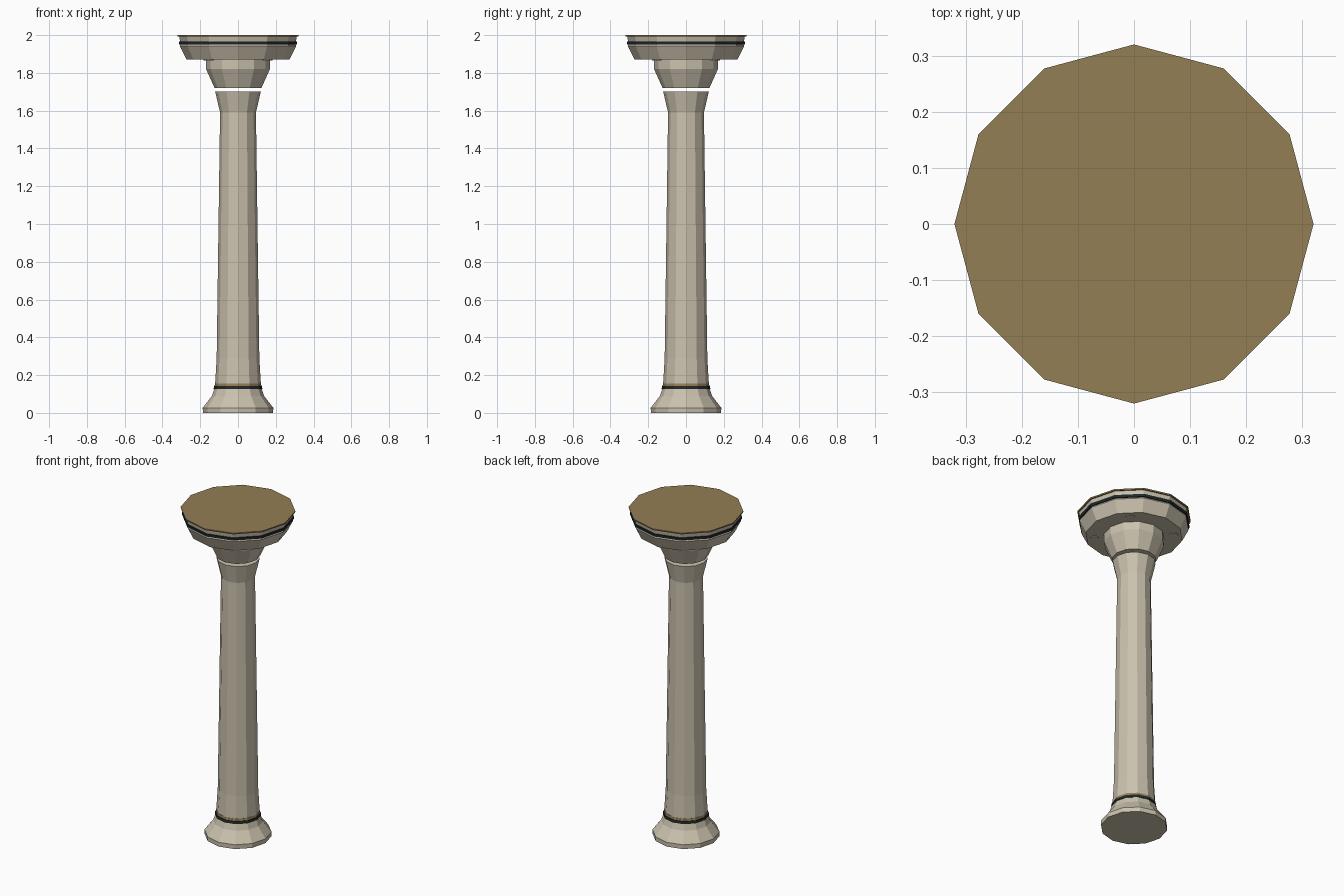
import bpy, bmesh, math

if "Cube" in bpy.data.objects:
    bpy.data.objects.remove(bpy.data.objects["Cube"])

def srgb(r, g, b):
    f = lambda c: c / 12.92 if c <= 0.04045 else ((c + 0.055) / 1.055) ** 2.4
    return (f(r / 255), f(g / 255), f(b / 255), 1.0)

def material(name, rgb):
    m = bpy.data.materials.new(name)
    m.diffuse_color = srgb(*rgb)
    m.use_nodes = True
    m.node_tree.nodes["Principled BSDF"].inputs["Base Color"].default_value = m.diffuse_color
    return m

STONE = material("warm_stone", (203, 194, 174))
GOLD = material("dull_gold", (148, 126, 84))
DARK = material("dark_slate", (32, 40, 42))

def lathe(name, profile, mat, sides=12, centre=(0, 0)):
    """Capped, flat-shaded solid of revolution from (radius, z) points, bottom to top."""
    bm = bmesh.new()
    rings = []
    for r, z in profile:
        rings.append([bm.verts.new((centre[0] + r * math.cos(math.tau * i / sides),
                                    centre[1] + r * math.sin(math.tau * i / sides), z))
                      for i in range(sides)])
    for a, b in zip(rings, rings[1:]):
        for i in range(sides):
            j = (i + 1) % sides
            bm.faces.new((a[i], a[j], b[j], b[i]))
    bm.faces.new(rings[0][::-1])
    bm.faces.new(rings[-1])
    me = bpy.data.meshes.new(name)
    bm.to_mesh(me)
    bm.free()
    me.materials.append(mat)
    ob = bpy.data.objects.new(name, me)
    bpy.context.collection.objects.link(ob)
    return ob

# Foot and its two trim bands
lathe("foot", [(0.186, 0), (0.187, 0.027), (0.138, 0.09), (0.125, 0.128)], STONE)
lathe("foot_dark_band", [(0.129, 0.126), (0.127, 0.142)], DARK)
lathe("foot_gold_band", [(0.124, 0.142), (0.122, 0.156)], GOLD)

# Tapered shaft with flared top, ending at the open gap
lathe("shaft", [(0.121, 0.156), (0.113, 0.29), (0.095, 1.59), (0.121, 1.702)], STONE)

# Neck above the gap
lathe("neck", [(0.124, 1.72), (0.169, 1.82), (0.169, 1.87)], STONE)

# Wide dish with dark band and gold top plate
lathe("dish", [(0.272, 1.87), (0.308, 1.942), (0.304, 1.95), (0.306, 1.965),
               (0.311, 1.992)], STONE)
lathe("dish_dark_band", [(0.311, 1.95), (0.313, 1.966)], DARK)
lathe("top_plate", [(0.319, 1.992), (0.32, 2.0)], GOLD)

# Small round studs under the dish
for k in range(4):
    a = math.radians(45 + 90 * k)
    lathe(f"underside_stud_{k + 1}", [(0.026, 1.866), (0.026, 1.872)], STONE, 10,
          (0.22 * math.cos(a), 0.22 * math.sin(a)))
